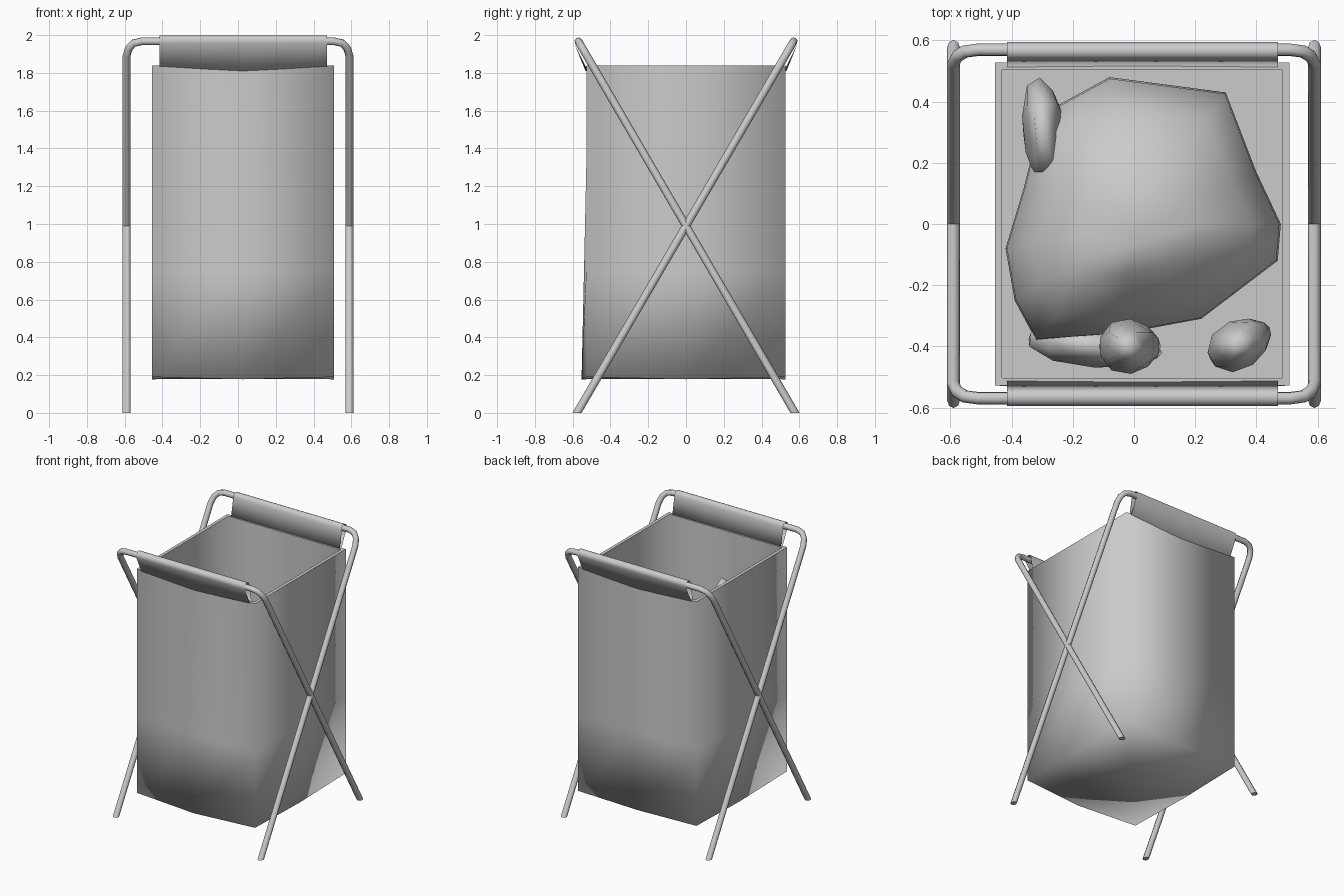
import bpy, bmesh, math

cube = bpy.data.objects.get("Cube")
if cube:
    bpy.data.objects.remove(cube, do_unlink=True)


def material(name, value):
    mat = bpy.data.materials.new(name)
    mat.use_nodes = True
    col = (value, value, value, 1)
    mat.diffuse_color = col
    mat.node_tree.nodes["Principled BSDF"].inputs["Base Color"].default_value = col
    return mat


GREY = material("light grey", 0.6)
CX = 0.027                      # bag centre in x


def finish(bm, name):
    bmesh.ops.recalc_face_normals(bm, faces=bm.faces)
    for f in bm.faces:
        f.smooth = True
    me = bpy.data.meshes.new(name)
    bm.to_mesh(me)
    bm.free()
    me.materials.append(GREY)
    ob = bpy.data.objects.new(name, me)
    bpy.context.collection.objects.link(ob)


def loft(bm, rings):
    rows = [[bm.verts.new(p) for p in r] for r in rings]
    n = len(rows[0])
    for a, b in zip(rows, rows[1:]):
        for i in range(n):
            j = (i + 1) % n
            bm.faces.new((a[i], a[j], b[j], b[i]))
    return rows


def fan(bm, row, point):
    c = bm.verts.new(point)
    for i in range(len(row)):
        bm.faces.new((row[i], row[(i + 1) % len(row)], c))


# Folding frame: two tube hoops crossing at mid height
def hoop(name, side):
    half = [(0.59, -0.05), (0.59, 1.89), (0.578, 1.93), (0.553, 1.957), (0.51, 1.967)]
    path = half + [(-x, z) for x, z in reversed(half)]
    cu = bpy.data.curves.new(name, "CURVE")
    cu.dimensions = "3D"
    cu.bevel_depth = 0.021
    cu.bevel_resolution = 2
    sp = cu.splines.new("POLY")
    sp.points.add(len(path) - 1)
    for p, (x, z) in zip(sp.points, path):
        p.co = (x, side * 0.583 * (z - 0.99), z, 1)
    tmp = bpy.data.objects.new(name, cu)
    bpy.context.collection.objects.link(tmp)
    bm = bmesh.new()
    bm.from_mesh(tmp.to_mesh())
    bpy.data.objects.remove(tmp, do_unlink=True)
    bpy.data.curves.remove(cu)
    # cut the feet level with the floor
    cut = bmesh.ops.bisect_plane(bm, geom=bm.verts[:] + bm.edges[:] + bm.faces[:],
                                 plane_co=(0, 0, 0), plane_no=(0, 0, 1), clear_inner=True)
    edges = [e for e in cut["geom_cut"] if isinstance(e, bmesh.types.BMEdge)]
    bmesh.ops.holes_fill(bm, edges=edges)
    for e in edges:
        e.smooth = False
    finish(bm, name)


hoop("back_frame_hoop", 1)
hoop("front_frame_hoop", -1)


# Fabric bag: double-walled open box with a slightly sagging base
def bag_ring(z, hx, hy, bulge=0.0, sag=0.0):
    ring = []
    for ix, iy in ((-1, -1), (0, -1), (1, -1), (1, 0), (1, 1), (0, 1), (-1, 1), (-1, 0)):
        mid = ix == 0 or iy == 0
        front = bulge if (mid and iy < 0) else 0
        ring.append((CX + ix * hx, iy * hy - front, z - (sag if mid else 0)))
    return ring


bm = bmesh.new()
rows = loft(bm, [
    bag_ring(0.19, 0.482, 0.528, 0.025, 0.012),
    bag_ring(0.75, 0.482, 0.528, 0.012),
    bag_ring(1.3, 0.482, 0.528),
    bag_ring(1.84, 0.482, 0.528),
    bag_ring(1.84, 0.458, 0.504),
    bag_ring(1.2, 0.458, 0.504),
    bag_ring(0.21, 0.458, 0.504)])
fan(bm, rows[0], (CX, 0, 0.18))
fan(bm, rows[-1], (CX, 0, 0.21))
for r in (rows[3], rows[4], rows[-1]):
    for i in range(8):
        bm.edges.get((r[i], r[(i + 1) % 8])).smooth = False
finish(bm, "bag")


# Fabric sleeves hanging the bag from the top bars
def sleeve(name, side):
    rings = []
    for x, dip in ((-0.415, 0), (CX - 0.2, 0.015), (CX, 0.025), (CX + 0.2, 0.015), (0.47, 0)):
        prof = [(0.532, 1.835 - dip)]
        for k in range(7):
            a = math.radians(-25 + k * 35)
            prof.append((0.566 + 0.029 * math.cos(a), 1.97 + 0.029 * math.sin(a)))
        prof.append((0.512, 1.835 - dip))
        rings.append([(x, side * y, z) for y, z in prof])
    bm = bmesh.new()
    loft(bm, rings)
    finish(bm, name)


sleeve("back_sleeve", 1)
sleeve("front_sleeve", -1)

# Heap of laundry in the bag
outline = [(-.42, -.08), (-.36, .12), (-.3, .36), (-.08, .48), (.3, .43), (.4, .17),
           (.48, 0), (.47, -.12), (.22, -.31), (-.05, -.36), (-.32, -.38), (-.39, -.25)]
bm = bmesh.new()
rows = loft(bm, [[(x * s, y * s, z) for x, y in outline]
                 for s, z in ((0.9, 0.22), (1, 0.6), (0.99, 0.95), (0.8, 1.14), (0.45, 1.26))])
fan(bm, rows[-1], (0.03, -0.06, 1.32))
finish(bm, "laundry_heap")


# Loose folds poking out around the heap
def fold(name, centre, size, turn):
    bm = bmesh.new()
    bmesh.ops.create_icosphere(bm, subdivisions=2, radius=1)
    c, s = math.cos(turn), math.sin(turn)
    for v in bm.verts:
        crease = 1 + 0.15 * math.sin(4 * v.co.x + 3 * v.co.z) * math.cos(3 * v.co.y)
        x, y, z = (v.co[i] * crease * size[i] for i in range(3))
        v.co = (centre[0] + x * c - y * s, centre[1] + x * s + y * c, centre[2] + z)
    finish(bm, name)


fold("front_fold", (-0.01, -0.4, 1.2), (0.1, 0.09, 0.34), 0)
fold("back_fold", (-0.29, 0.3, 0.95), (0.07, 0.18, 0.22), 0.1)
fold("corner_fold", (0.35, -0.39, 0.9), (0.11, 0.08, 0.25), 0.5)
fold("under_fold", (-0.12, -0.4, 0.7), (0.22, 0.07, 0.2), -0.1)
